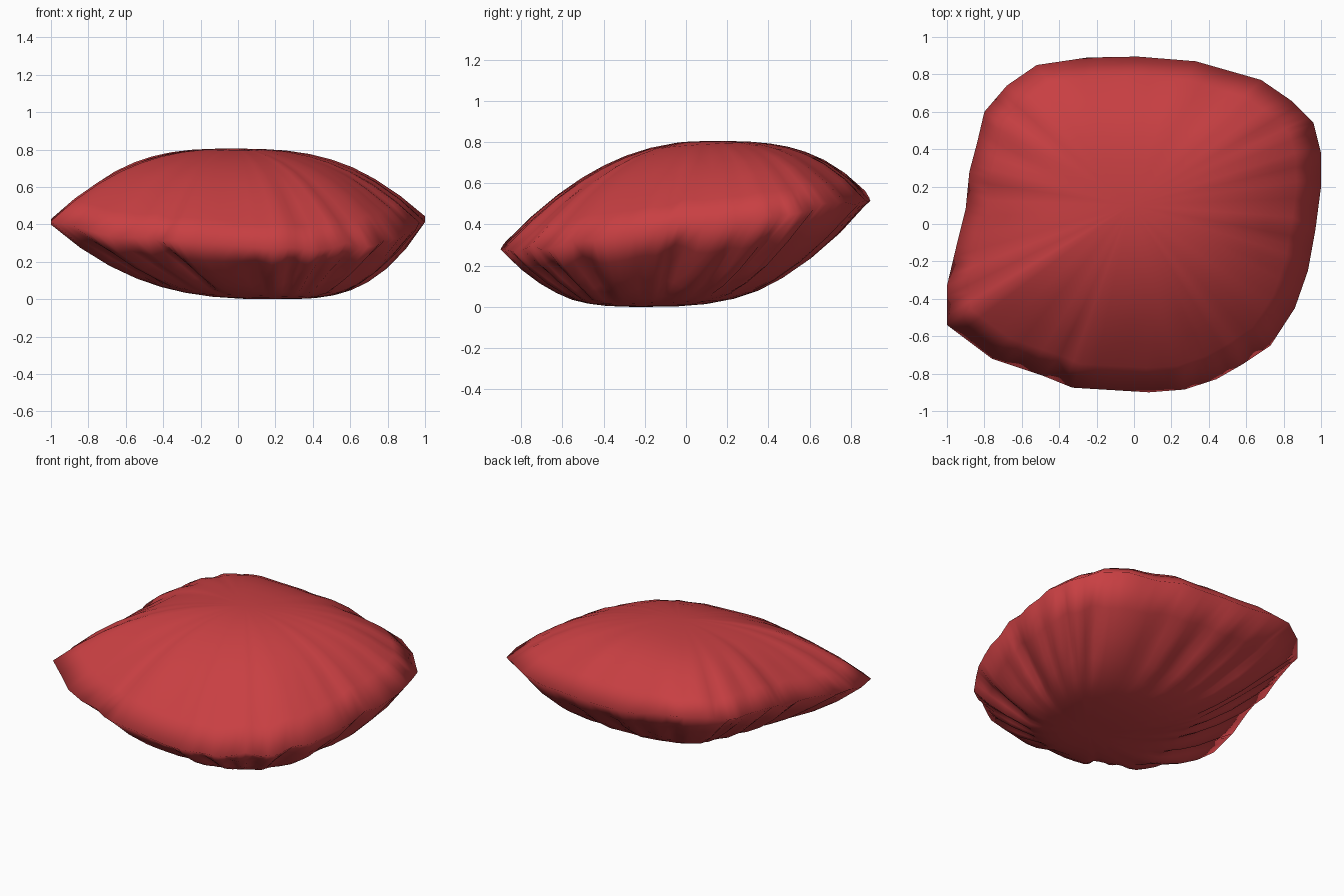
import bpy, math, random
from mathutils import Vector

if "Cube" in bpy.data.objects:
    bpy.data.objects.remove(bpy.data.objects["Cube"])

random.seed(4)

# Seam outline seen from above, anticlockwise from the right side
outline = [(1.0, .2), (1.0, .38), (.96, .54), (.84, .66), (.68, .77), (.33, .87),
           (.02, .895), (-.25, .89), (-.52, .85), (-.68, .74), (-.8, .6), (-.84, .43),
           (-.88, .28), (-.9, .08), (-.95, -.12), (-1.0, -.33), (-1.0, -.54),
           (-.76, -.72), (-.49, -.81), (-.33, -.875), (.08, -.9), (.27, -.885),
           (.44, -.83), (.58, -.75), (.73, -.65), (.86, -.45), (.93, -.25), (.97, -.03)]
STEPS = 4
RINGS = [.87, .74, .62, .51, .4, .28, .15]


def seam_height(x, y):
    return .405 + .138 * y + .03 * x * x - .04 * x


def seam_points():
    """Seam loop with a gently scalloped height."""
    n, pts = len(outline), []
    bumps = [random.uniform(-.02, .02) for _ in range(n * 2)]
    for i in range(n):
        p, q = Vector(outline[i]), Vector(outline[(i + 1) % n])
        for k in range(STEPS):
            v = p.lerp(q, k / STEPS)
            b, t = divmod((i * STEPS + k) / STEPS * 2, 1)
            b = int(b)
            wave = bumps[b] * (1 - t) + bumps[(b + 1) % len(bumps)] * t
            pts.append(Vector((v.x, v.y, seam_height(v.x, v.y) + wave)))
    return pts


seam = seam_points()
N = len(seam)


def pleats(count, depth):
    """Narrow gathers at random places around the seam."""
    amount = [0.0] * N
    for i in range(count):
        c = (i + random.uniform(.2, .8)) * N / count
        a, w = depth * random.uniform(.4, 1), random.uniform(.9, 1.6)
        for j in range(N):
            d = min(abs(j - c), N - abs(j - c))
            amount[j] += a * math.exp(-(d / w) ** 2)
    return amount


verts, faces = list(seam), []


def add_side(centre, height, power, lean, gathers, inner, sign):
    """Domed fabric panel from the seam to its centre; fuller towards the lean direction."""
    base = Vector((centre[0], centre[1], 0))
    previous = list(range(N))
    for s in RINGS:
        fold = math.sin(math.pi * max(0, (s - inner) / (1 - inner)))
        ring = []
        for j, p in enumerate(seam):
            out = (p.xy - base.xy).normalized()
            dome = 1 - s ** (power + out.dot(Vector(lean)))
            pull = s * (1 - .35 * gathers[j] * fold)
            x = base.x + (p.x - base.x) * pull
            y = base.y + (p.y - base.y) * pull
            z = p.z + (height - p.z) * dome + sign * gathers[j] * fold
            ring.append(len(verts))
            verts.append(Vector((x, y, z)))
        for j in range(N):
            k = (j + 1) % N
            f = (previous[j], previous[k], ring[k], ring[j])
            faces.append(f if sign < 0 else f[::-1])
        previous = ring
    verts.append(Vector((base.x, base.y, height)))
    tip = len(verts) - 1
    for j in range(N):
        f = (previous[j], previous[(j + 1) % N], tip)
        faces.append(f if sign < 0 else f[::-1])


# Top panel, nearly smooth, and bottom panel with deeper gathers
add_side((-.02, .1), .805, 2.65, (-.1, .6), pleats(16, .012), .6, -1)
add_side((.2, -.2), 0, 2.95, (.3, -.15), pleats(22, .06), .5, 1)

mesh = bpy.data.meshes.new("cushion")
mesh.from_pydata(verts, [], faces)
cushion = bpy.data.objects.new("cushion", mesh)
bpy.context.collection.objects.link(cushion)

# Red fabric
red = bpy.data.materials.new("red_fabric")
red.diffuse_color = (.58, .05, .055, 1)
red.use_nodes = True
red.node_tree.nodes["Principled BSDF"].inputs["Base Color"].default_value = red.diffuse_color
mesh.materials.append(red)

# Soft shading all the way round the seam
mesh.shade_smooth()
